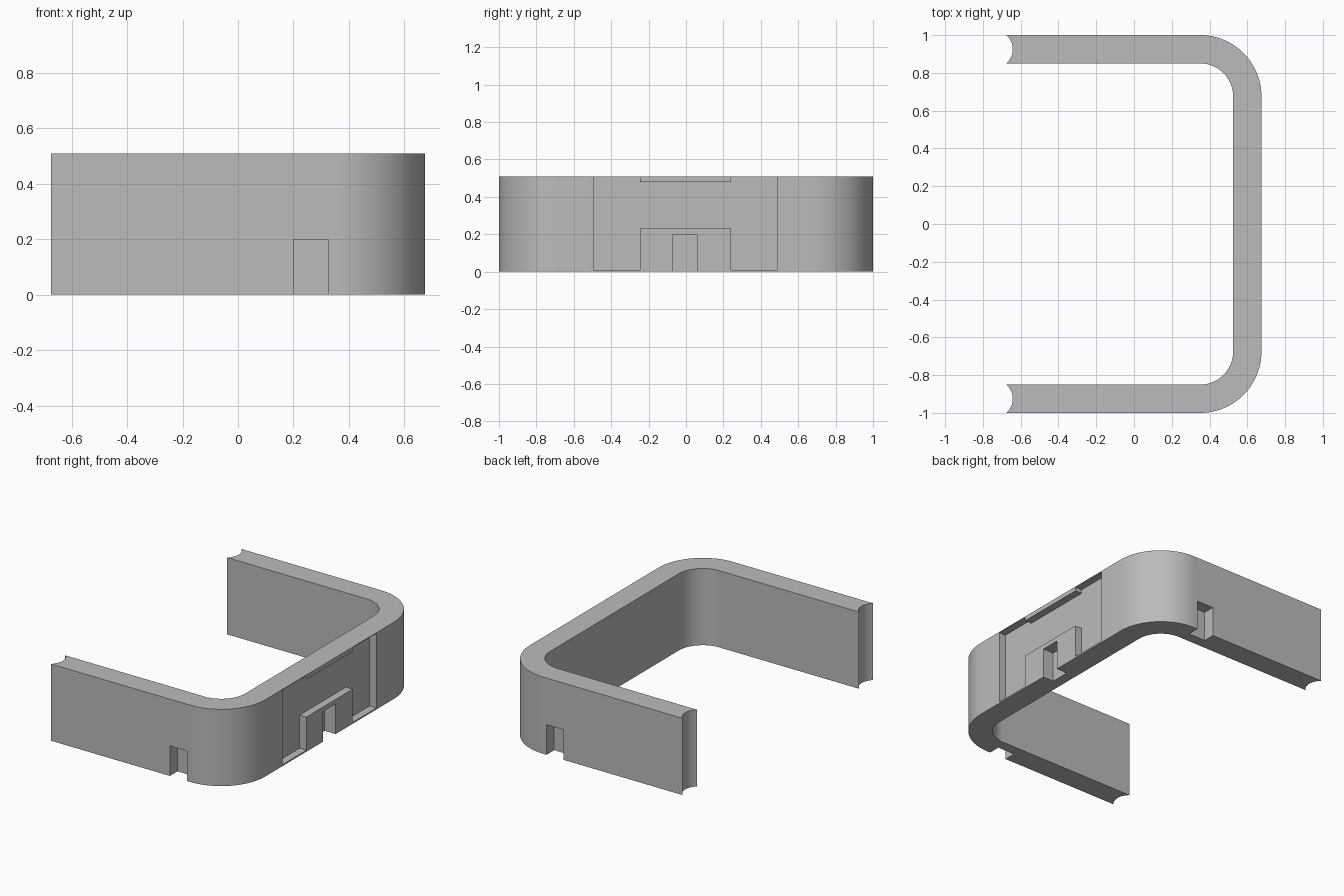
import bpy, bmesh, math
from mathutils import Vector

cube = bpy.data.objects.get("Cube")
if cube:
    bpy.data.objects.remove(cube, do_unlink=True)

X, Y, H = 0.675, 1.0, 0.51      # half width, half length, height
T, R = 0.15, 0.325              # wall thickness, outer corner radius
NOTCH_D, NOTCH_H = 0.08, 0.2

gray = bpy.data.materials.new("plain gray")
gray.use_nodes = True
gray.diffuse_color = (0.5, 0.5, 0.5, 1)
gray.node_tree.nodes["Principled BSDF"].inputs["Base Color"].default_value = (0.5, 0.5, 0.5, 1)


def prism(name, points, direction):
    """Closed solid swept from a flat outline."""
    bm = bmesh.new()
    face = bm.faces.new([bm.verts.new(p) for p in points])
    swept = bmesh.ops.extrude_face_region(bm, geom=[face])["geom"]
    verts = [g for g in swept if isinstance(g, bmesh.types.BMVert)]
    bmesh.ops.translate(bm, verts=verts, vec=Vector(direction))
    bmesh.ops.recalc_face_normals(bm, faces=bm.faces)
    mesh = bpy.data.meshes.new(name)
    bm.to_mesh(mesh)
    bm.free()
    mesh.materials.append(gray)
    obj = bpy.data.objects.new(name, mesh)
    bpy.context.collection.objects.link(obj)
    return obj


def arc(cx, cy, r, start, end, n):
    return [(cx + r * math.cos(a), cy + r * math.sin(a))
            for a in (math.radians(start + (end - start) * i / n) for i in range(n + 1))]


def box(name, x0, x1, y0, y1, z0, z1):
    return prism(name, [(x0, y0, z0), (x1, y0, z0), (x1, y1, z0), (x0, y1, z0)],
                 (0, 0, z1 - z0))


# U-shaped wall: half outline from the front middle round to the mirrored half
cx, cy = X - R, Y - R
sag = 0.033
end_r = ((T / 2) ** 2 + sag ** 2) / (2 * sag)
half = math.degrees(math.asin(T / 2 / end_r))
outer = arc(cx, cy, R, 0, 90, 28)
hollow = arc(-X + sag - end_r, Y - T / 2, end_r, half, -half, 16)
inner = arc(cx, cy, R - T, 90, 0, 28)
upper = outer + hollow + inner
lower = [(x, -y) for x, y in reversed(upper)]
wall = prism("curved_wall", [(x, y, 0) for x, y in upper + lower], (0, 0, H))

# Recessed panel in the long side, leaving a raised block and a top tab
panel = [(-0.495, 0.01), (-0.245, 0.01), (-0.245, 0.23), (0.24, 0.23), (0.24, 0.01),
         (0.49, 0.01), (0.49, 0.505), (0.24, 0.505), (0.24, 0.48), (-0.245, 0.48),
         (-0.245, 0.505), (-0.495, 0.505)]
cutters = [prism("panel_cutter", [(X - 0.05, y, z) for y, z in panel], (0.2, 0, 0))]

# Notches at the foot of all three sides
cutters.append(box("side_notch_cutter", X - NOTCH_D, X + 0.1, -0.07, 0.06, -0.1, NOTCH_H))
for name, s in (("front", -1), ("back", 1)):
    y0, y1 = sorted((s * (Y - NOTCH_D), s * (Y + 0.1)))
    cutters.append(box(name + "_notch_cutter", 0.2, 0.325, y0, y1, -0.1, NOTCH_H))

bpy.ops.object.select_all(action="DESELECT")
wall.select_set(True)
bpy.context.view_layer.objects.active = wall
for cutter in cutters:
    mod = wall.modifiers.new(cutter.name, "BOOLEAN")
    mod.operation = "DIFFERENCE"
    mod.solver = "EXACT"
    mod.object = cutter
    bpy.ops.object.modifier_apply(modifier=mod.name)
for cutter in cutters:
    bpy.data.objects.remove(cutter, do_unlink=True)

bpy.ops.object.shade_smooth_by_angle(angle=math.radians(30))
